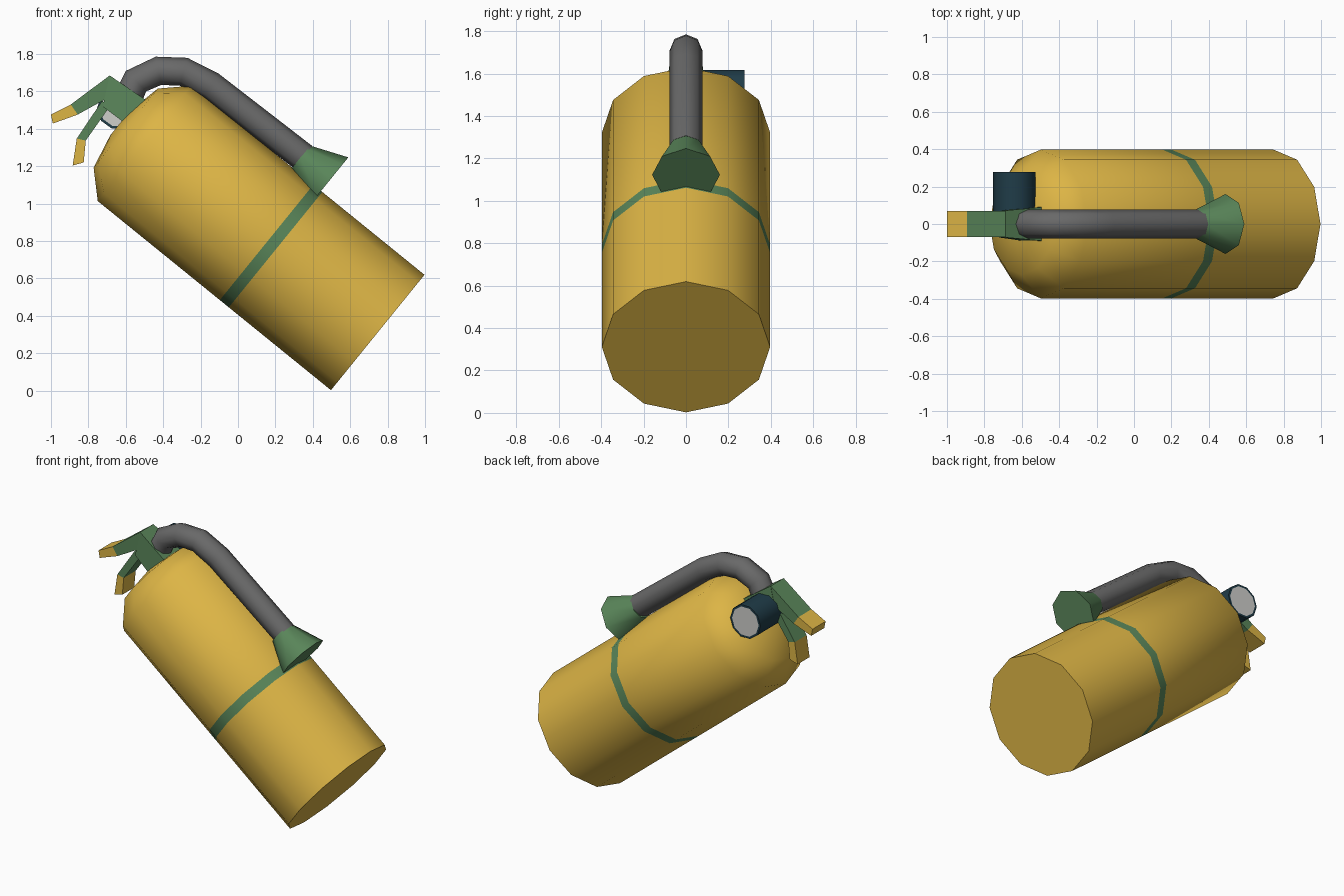
import bpy, bmesh, math
from mathutils import Vector

if "Cube" in bpy.data.objects:
    bpy.data.objects.remove(bpy.data.objects["Cube"])


def material(name, rgb):
    m = bpy.data.materials.new(name)
    m.diffuse_color = (*rgb, 1)
    m.use_nodes = True
    m.node_tree.nodes["Principled BSDF"].inputs["Base Color"].default_value = m.diffuse_color
    return m


YELLOW = material("yellow", (0.72, 0.46, 0.06))
GREEN = material("green", (0.10, 0.235, 0.10))
GREY = material("hose_grey", (0.14, 0.14, 0.14))
NAVY = material("dark_blue", (0.014, 0.045, 0.065))
WHITE = material("pale_grey", (0.62, 0.62, 0.60))

# Leaning body frame: UP is the tank axis
BASE = Vector((0.747, 0, 0.311))
UP = Vector((-0.777, 0, 0.630)).normalized()
Y = Vector((0, 1, 0))


def finish(bm, name, mats, smooth=None):
    bmesh.ops.recalc_face_normals(bm, faces=bm.faces)
    me = bpy.data.meshes.new(name)
    bm.to_mesh(me)
    bm.free()
    for m in mats:
        me.materials.append(m)
    if smooth:
        for p in me.polygons:
            p.use_smooth = True
        me.set_sharp_from_angle(angle=math.radians(smooth))
    ob = bpy.data.objects.new(name, me)
    bpy.context.collection.objects.link(ob)
    return ob


def tube(name, centres, radii, sides, mats, painted=()):
    """Capped rings along a path in the xz plane; painted = spans with material 1."""
    bm = bmesh.new()
    rings = []
    n = len(centres)
    for i, (c, r) in enumerate(zip(centres, radii)):
        before = (c - centres[i - 1]).normalized() if i else None
        after = (centres[i + 1] - c).normalized() if i < n - 1 else None
        tangent = ((before or after) + (after or before)).normalized()
        side = Y.cross(tangent)
        rings.append([bm.verts.new(c + r * (side * math.cos(a) + Y * math.sin(a)))
                      for a in (2 * math.pi * k / sides for k in range(sides))])
    for i in range(n - 1):
        for k in range(sides):
            j = (k + 1) % sides
            f = bm.faces.new((rings[i][k], rings[i][j], rings[i + 1][j], rings[i + 1][k]))
            f.material_index = int(i in painted)
    bm.faces.new(rings[0])
    bm.faces.new(rings[-1])
    return finish(bm, name, mats, 52)


def prism(name, outline, mat):
    """Outline of (x, z, half width) extruded both ways along y."""
    bm = bmesh.new()
    front = [bm.verts.new((x, -w, z)) for x, z, w in outline]
    back = [bm.verts.new((x, w, z)) for x, z, w in outline]
    bm.faces.new(front)
    bm.faces.new(back)
    for i in range(len(outline)):
        j = (i + 1) % len(outline)
        bm.faces.new((front[i], front[j], back[j], back[i]))
    return finish(bm, name, [mat])


# Tank with painted band and domed top: (height along axis, radius)
profile = [(0, 0.397), (0.703, 0.397), (0.765, 0.397), (1.605, 0.397),
           (1.735, 0.272), (1.775, 0.08)]
tube("tank", [BASE + UP * t for t, r in profile], [r for t, r in profile],
     12, [YELLOW, GREEN], painted=(1,))

# Hose
path = [(-0.59, 1.56), (-0.545, 1.655), (-0.425, 1.71), (-0.29, 1.705),
        (-0.145, 1.63), (0.35, 1.247)]
tube("hose", [Vector((x, 0, z)) for x, z in path], [0.077] * len(path), 8, [GREY])

# Flared nozzle
tube("nozzle", [Vector((0.335, 0, 1.248)), Vector((0.489, 0, 1.123))],
     [0.08, 0.16], 8, [GREEN])

# Valve block and the two levers with coloured tips
prism("valve_block", [(-0.686, 1.685, 0.072), (-0.450, 1.525, 0.094),
                      (-0.567, 1.402, 0.094), (-0.723, 1.519, 0.072)], GREEN)
W = 0.07
prism("upper_lever", [(-0.686, 1.685, W), (-0.894, 1.530, W),
                      (-0.857, 1.476, W), (-0.715, 1.555, W)], GREEN)
prism("upper_lever_tip", [(-0.894, 1.530, W), (-1.0, 1.476, W),
                          (-0.99, 1.428, W), (-0.857, 1.476, W)], YELLOW)
L = 0.064
prism("lower_lever", [(-0.725, 1.552, L), (-0.862, 1.348, L),
                      (-0.814, 1.337, L), (-0.697, 1.503, L)], GREEN)
prism("lower_lever_tip", [(-0.862, 1.348, L), (-0.884, 1.204, L),
                          (-0.825, 1.220, L), (-0.814, 1.337, L)], YELLOW)

# Pressure gauge: short drum facing back with inset pale dial
bm = bmesh.new()
SIDES, R = 10, 0.114
loops = [[bm.verts.new((-0.64 + R * math.cos(a), y, 1.51 + R * math.sin(a)))
          for a in (2 * math.pi * k / SIDES for k in range(SIDES))]
         for y in (0.05, 0.277)]
for k in range(SIDES):
    j = (k + 1) % SIDES
    bm.faces.new((loops[0][k], loops[0][j], loops[1][j], loops[1][k]))
caps = [bm.faces.new(loop) for loop in loops]
bmesh.ops.recalc_face_normals(bm, faces=bm.faces)
bmesh.ops.inset_individual(bm, faces=caps, thickness=0.014)
for f in caps:
    f.material_index = 1
finish(bm, "pressure_gauge", [NAVY, WHITE], 45)
